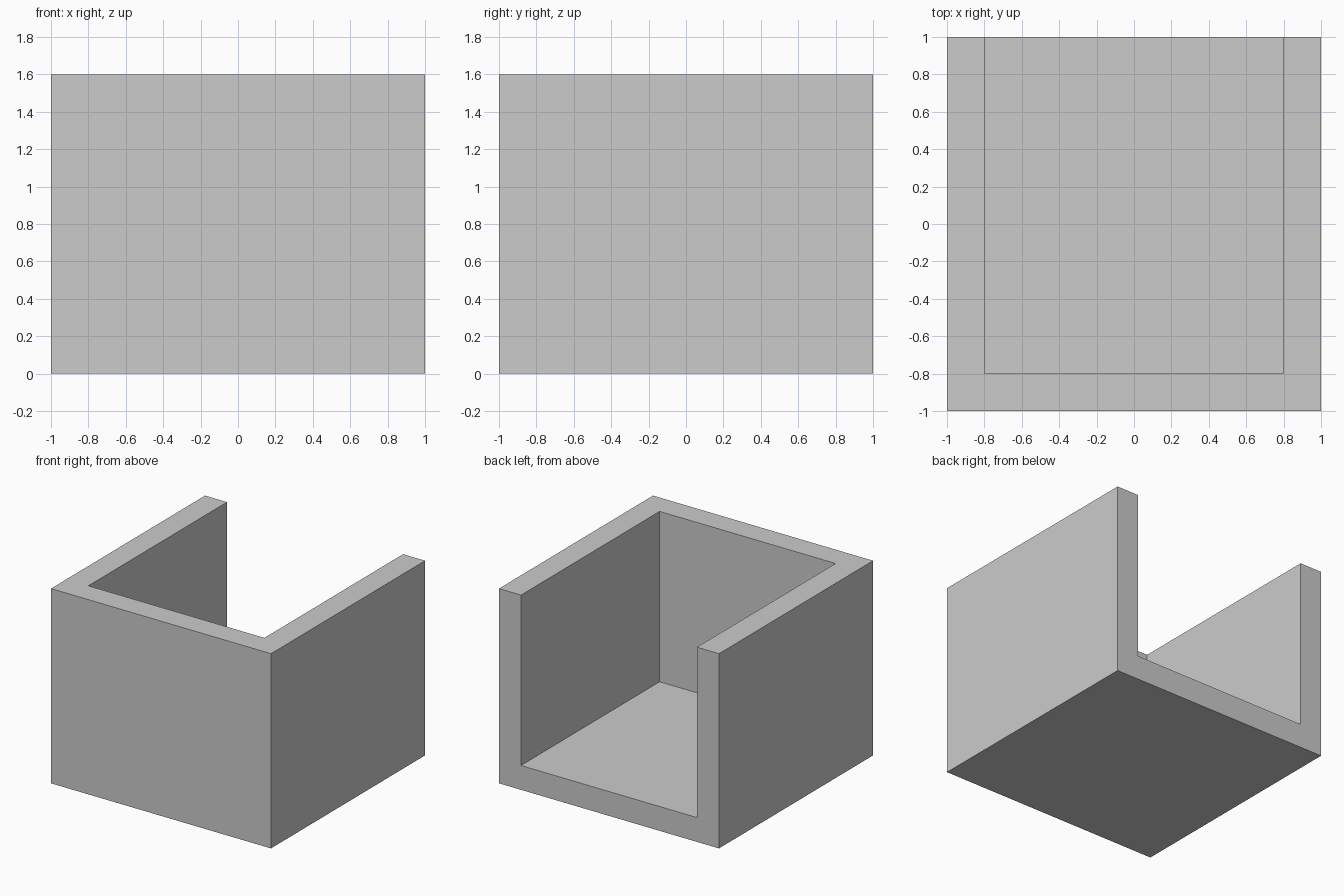
import bpy

if "Cube" in bpy.data.objects:
    bpy.data.objects.remove(bpy.data.objects["Cube"])

W, H, T = 2.0, 1.6, 0.2  # outer width, height, wall thickness


def box(name, lo, hi):
    """Axis-aligned box between two corners."""
    centre = [(a + b) / 2 for a, b in zip(lo, hi)]
    bpy.ops.mesh.primitive_cube_add(size=1, location=centre)
    ob = bpy.context.object
    ob.name = name
    ob.scale = [b - a for a, b in zip(lo, hi)]
    bpy.ops.object.transform_apply(location=True, rotation=False, scale=True)
    return ob


# Hollow that leaves a floor, a front wall and two side walls
h = W / 2
hollow = box("hollow_cutter", (-h + T, -h + T, T), (h - T, h + 0.5, H + 0.5))
hollow.hide_render = True

# Outer block, open at the top and back
bin_body = box("open_bin", (-h, -h, 0), (h, h, H))
mod = bin_body.modifiers.new("hollow", 'BOOLEAN')
mod.operation = 'DIFFERENCE'
mod.solver = 'EXACT'
mod.object = hollow
bpy.ops.object.modifier_apply(modifier=mod.name)
bpy.data.objects.remove(hollow, do_unlink=True)
